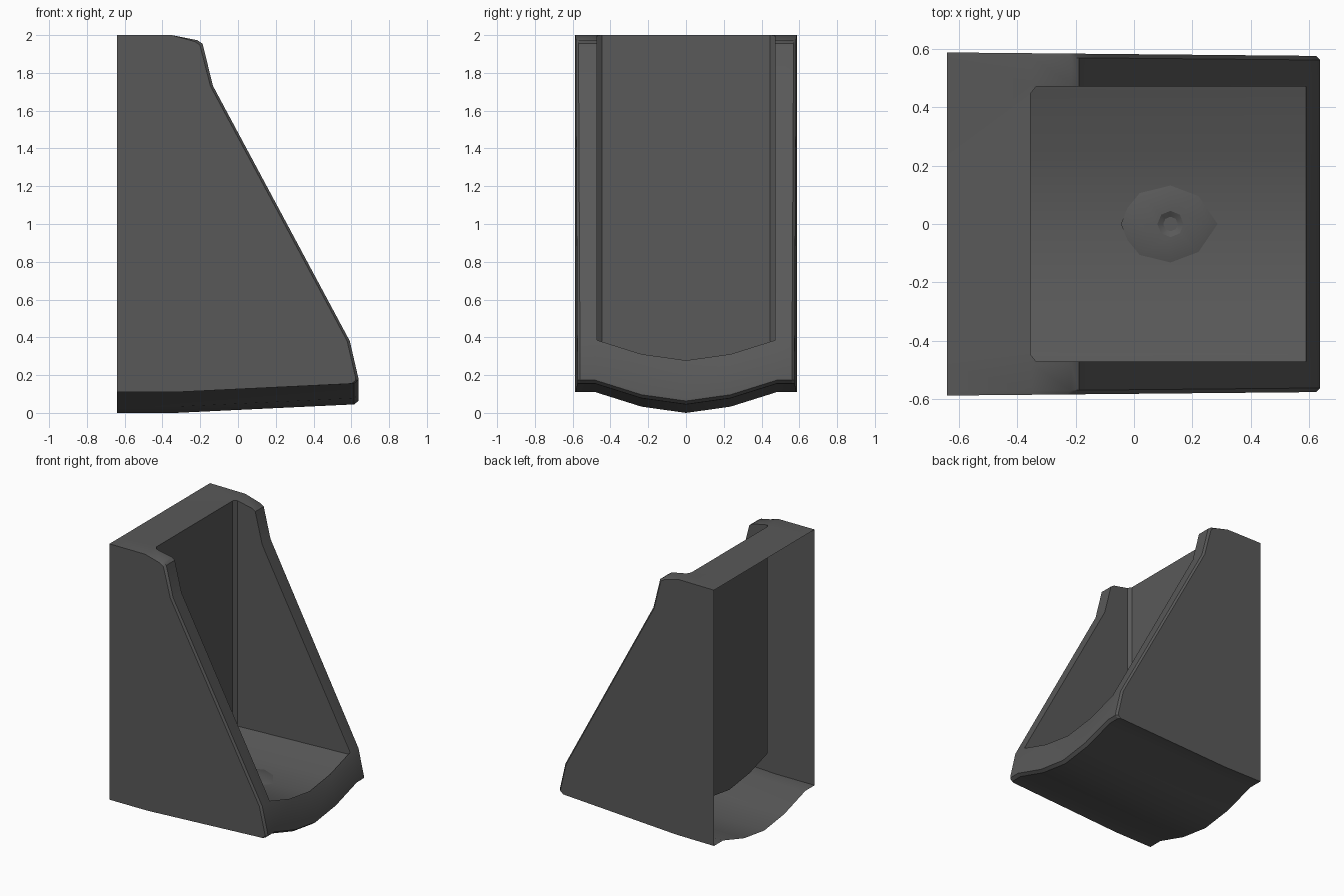
import bpy, bmesh, math

if "Cube" in bpy.data.objects:
    bpy.data.objects.remove(bpy.data.objects["Cube"])

ceramic = bpy.data.materials.new("dark_grey_ceramic")
ceramic.diffuse_color = (0.1, 0.1, 0.1, 1)
ceramic.use_nodes = True
ceramic.node_tree.nodes["Principled BSDF"].inputs["Base Color"].default_value = ceramic.diffuse_color


def mesh_object(name, bm):
    bmesh.ops.recalc_face_normals(bm, faces=bm.faces)
    me = bpy.data.meshes.new(name)
    bm.to_mesh(me)
    bm.free()
    ob = bpy.data.objects.new(name, me)
    bpy.context.collection.objects.link(ob)
    me.materials.append(ceramic)
    return ob


def loft(sections):
    """Closed solid through equal-length rings of points."""
    bm = bmesh.new()
    rings = [[bm.verts.new(p) for p in s] for s in sections]
    n = len(rings[0])
    for a, b in zip(rings, rings[1:]):
        for i in range(n):
            j = (i + 1) % n
            bm.faces.new((a[i], a[j], b[j], b[i]))
    bm.faces.new(rings[0])
    bm.faces.new(rings[-1])
    return bm


# Height of the bowed underside across the width
def bow(y):
    pts = [(0, 0.0), (0.235, 0.033), (0.48, 0.11), (2, 0.11)]
    y = abs(y)
    for (a, za), (b, zb) in zip(pts, pts[1:]):
        if y <= b:
            return za + (zb - za) * (y - a) / (b - a)


# Outer body: side profile swept across, with eased outer edges
def body_section(y, inset):
    b = bow(y)
    d = b - 0.11
    e = inset
    prof = [(-0.64, b), (-0.33, b), (0.615 - e, b + 0.045), (0.637 - e, b + 0.063),
            (0.637 - e, 0.185 + d), (0.592 - e, 0.38 + d), (-0.132 - e, 1.73),
            (-0.188 - e, 1.955 - e * 0.5), (-0.215 - e, 1.973 - e * 0.5),
            (-0.35, 2.0), (-0.64, 2.0)]
    s = math.copysign(1, y)
    taper = 0.012 if abs(y) > 0.5 else 0
    return [(x, y - s * taper * (x + 0.64) / 1.28, z) for x, z in prof]


half = [(0.587, 0.014), (0.573, 0.0), (0.48, 0.0), (0.235, 0.0)]
cols = [(-y, e) for y, e in half] + [(0, 0)] + [(y, e) for y, e in reversed(half)]
body = mesh_object("urinal_body", loft([body_section(y, e) for y, e in cols]))


# Basin recess cutter with matching bowed floor and chamfered back corners
def cut_section(y, back):
    f = bow(y) + 0.225
    return [(back, y, f), (0.588, y, f + 0.035), (0.588, y, 2.3), (back, y, 2.3)]


ys = [-0.47, -0.445, -0.235, 0, 0.235, 0.445, 0.47]
cutter = mesh_object("basin_cutter", loft(
    [cut_section(y, -0.335 if abs(y) > 0.46 else -0.355) for y in ys]))
cutter.hide_render = True
mod = body.modifiers.new("basin", 'BOOLEAN')
mod.operation = 'DIFFERENCE'
mod.solver = 'EXACT'
mod.object = cutter
bpy.context.view_layer.objects.active = body
body.select_set(True)
bpy.ops.object.modifier_apply(modifier="basin")
bpy.data.objects.remove(cutter)

# Open back: the body is a hollow shell
bm = bmesh.new()
bm.from_mesh(body.data)
back = [f for f in bm.faces if all(v.co.x < -0.635 for v in f.verts)]
bmesh.ops.delete(bm, geom=back, context='FACES')
bm.to_mesh(body.data)
bm.free()

# Drain: low octagonal boss with a small sunken hole
bm = bmesh.new()
rings = []
for r, z in [(0.17, 0.245), (0.13, 0.262), (0.045, 0.262), (0.025, 0.25)]:
    rings.append([bm.verts.new((0.125 + r * math.cos((i + 0.0) * math.pi / 4),
                                r * math.sin(i * math.pi / 4), z)) for i in range(8)])
for a, b in zip(rings, rings[1:]):
    for i in range(8):
        j = (i + 1) % 8
        bm.faces.new((a[i], a[j], b[j], b[i]))
bm.faces.new(rings[-1])
drain = mesh_object("drain", bm)

bpy.ops.object.select_all(action='DESELECT')
for ob in (body, drain):
    ob.select_set(True)
bpy.context.view_layer.objects.active = body
bpy.ops.object.shade_smooth_by_angle(angle=math.radians(30))
